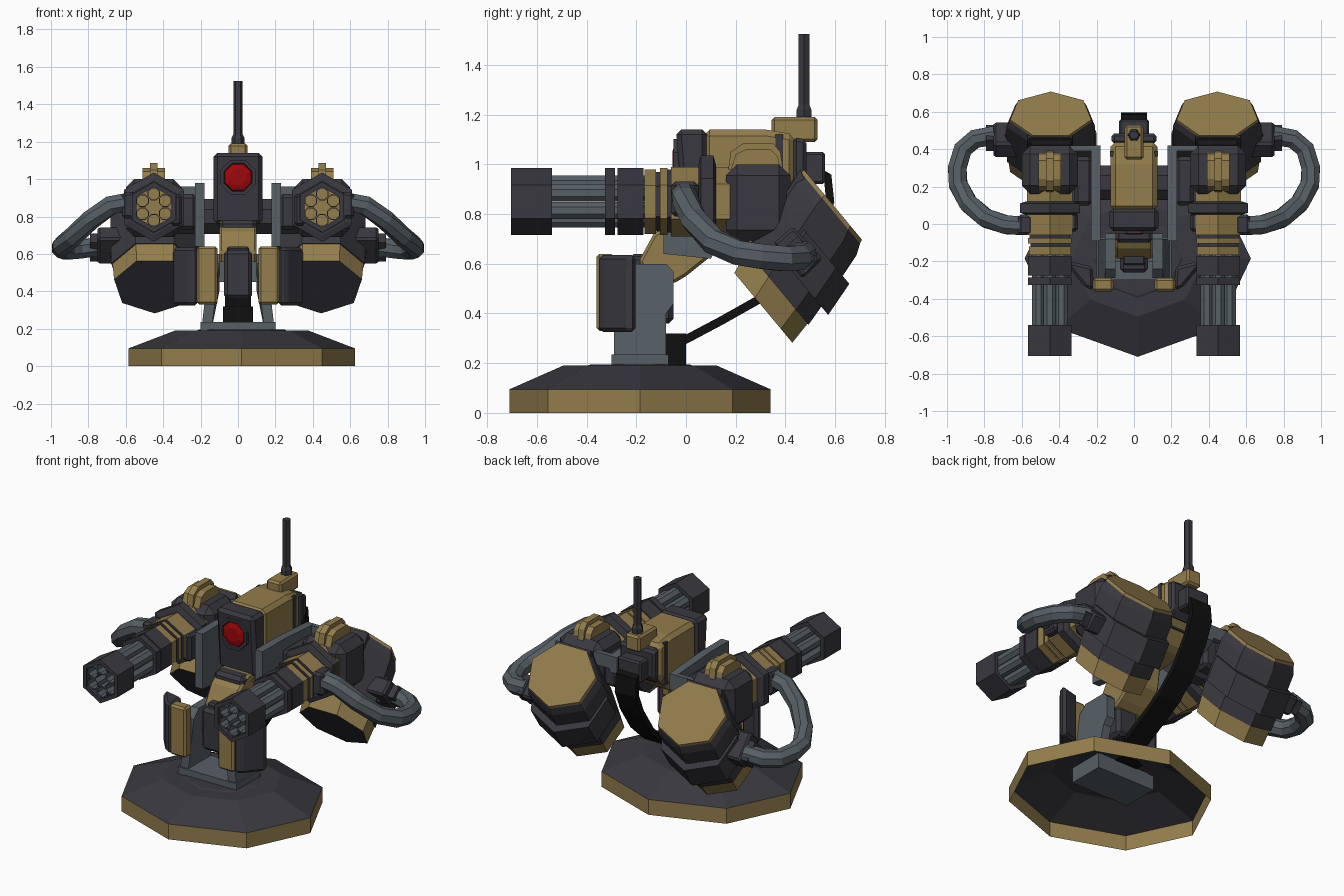
import bpy, bmesh
from math import cos, sin, pi, radians
from mathutils import Vector

if "Cube" in bpy.data.objects:
    bpy.data.objects.remove(bpy.data.objects["Cube"], do_unlink=True)


def material(name, rgb):
    m = bpy.data.materials.new(name)
    m.use_nodes = True
    m.diffuse_color = (*rgb, 1)
    m.node_tree.nodes["Principled BSDF"].inputs["Base Color"].default_value = (*rgb, 1)
    return m


DARK = material("dark_metal", (.04, .04, .05))
GOLD = material("sand_gold", (.29, .205, .072))
GREY = material("steel_grey", (.095, .115, .13))
BLACK = material("black_rubber", (.005, .005, .005))
RED = material("red_lens", (.35, .002, .003))
X, Y, Z = Vector((1, 0, 0)), Vector((0, 1, 0)), Vector((0, 0, 1))


def ring(c, u, v, n, start=0):
    """Polygon of n corners around c, spanned by the vectors u and v."""
    angles = [radians(start) + 2 * pi * i / n for i in range(n)]
    return [Vector(c) + u * cos(a) + v * sin(a) for a in angles]


def loft(name, rings, mats, caps=True, pair=False, bevel=0):
    """Skin a list of rings; mats is one material or one per segment."""
    if not isinstance(mats, list):
        mats = [mats] * (len(rings) - 1)
    slots = list(dict.fromkeys(mats))
    bm = bmesh.new()
    rows = [[bm.verts.new(p) for p in r] for r in rings]
    n = len(rows[0])
    for a, b, m in zip(rows, rows[1:], mats):
        for i in range(n):
            j = (i + 1) % n
            bm.faces.new((a[i], a[j], b[j], b[i])).material_index = slots.index(m)
    if caps:
        bm.faces.new(rows[0]).material_index = slots.index(mats[0])
        bm.faces.new(rows[-1]).material_index = slots.index(mats[-1])
    bmesh.ops.remove_doubles(bm, verts=bm.verts, dist=1e-5)
    bmesh.ops.recalc_face_normals(bm, faces=bm.faces)
    mesh = bpy.data.meshes.new(name)
    bm.to_mesh(mesh)
    bm.free()
    for m in slots:
        mesh.materials.append(m)
    ob = bpy.data.objects.new(name, mesh)
    bpy.context.collection.objects.link(ob)
    if bevel:
        mod = ob.modifiers.new("chamfer", 'BEVEL')
        mod.width, mod.segments = bevel, 1
    if pair:
        ob.modifiers.new("other_side", 'MIRROR').use_mirror_merge = False
    return ob


def prism_x(name, outline, x0, x1, mat, **kw):
    return loft(name, [[(x, y, z) for y, z in outline] for x in (x0, x1)], mat, **kw)


def prism_z(name, outline, z0, z1, mat, **kw):
    return loft(name, [[(x, y, z) for x, y in outline] for z in (z0, z1)], mat, **kw)


def box(name, x, y, z, mat, **kw):
    corners = [(x[0], y[0]), (x[1], y[0]), (x[1], y[1]), (x[0], y[1])]
    return prism_z(name, corners, z[0], z[1], mat, **kw)


def hexes(name, sections, mat, **kw):
    """Six-sided solid along the gun axis from (y, radius) sections."""
    rings = [ring((GX, y, GZ), X * r, Z * r, 6, 30) for y, r in sections]
    return loft(name, rings, mat, pair=True, **kw)


def sleeve(name, y0, y1, r, inner, mat):
    loop = [(y0, r), (y1, r), (y1, inner), (y0, inner), (y0, r)]
    return hexes(name, loop, mat, caps=False)


def sweep(name, path, ref, w, h, n, start, mat, **kw):
    pts = [Vector(p) for p in path]
    rings = []
    for i, p in enumerate(pts):
        t = (pts[min(i + 1, len(pts) - 1)] - pts[max(i - 1, 0)]).normalized()
        u = (ref - t * ref.dot(t)).normalized()
        rings.append(ring(p, u * w, t.cross(u) * h, n, start))
    return loft(name, rings, mat, **kw)


# Base: hollow eight-sided foot, gold rim and dark sloping roof
foot = [ring((.02, -.185, z), X * .605 * s, Y * .525 * s, 8)
        for z, s in ((0, 1), (.095, 1), (.19, .59), (.19, .4), (.195, .38), (.195, .001))]
loft("base_foot", foot, [GOLD] + [DARK] * 4, caps=False)
box("base_block", (-.2, .2), (-.3, -.07), (.1, .235), GREY)
box("hose_socket", (-.08, .08), (-.08, 0), (.19, .32), BLACK)

# Pedestal: side brackets, hinge block and neck
bracket = [(-.29, .2), (-.08, .2), (-.08, .4), (-.05, .44), (-.05, .57), (-.08, .6),
           (-.24, .6), (-.29, .55)]
loft("pedestal_brackets", [[(x + (.04 if z < .3 else 0), y, z) for y, z in bracket]
                           for x in (.1, .155)], GREY, pair=True)
box("hinge_block", (-.075, .075), (-.26, -.05), (.36, .62), DARK, bevel=.02)
box("hinge_axle", (-.15, .15), (-.2, -.09), (.45, .56), GREY)
prism_x("neck", [(-.19, .61), (-.13, .72), (-.04, .78), (.12, .78), (.1, .63), (0, .55),
                 (-.05, .52), (-.15, .53)], -.1, .1, GOLD, bevel=.012)
box("neck_front_plate", (-.06, .06), (-.22, -.16), (.52, .64), DARK, bevel=.01)

# Split front shield
prism_z("shield_gold_edges", [(.11, -.36), (.22, -.36), (.22, -.29), (.11, -.29)],
        .33, .64, GOLD, pair=True, bevel=.012)
prism_z("shield_wings", [(.215, -.355), (.26, -.34), (.35, -.23), (.34, -.2), (.22, -.23)],
        .325, .635, DARK, pair=True, bevel=.025)

# Head: dark face, gold shell, rear stripe and pack
prism_x("head_shell", [(.07, 1.14), (.32, 1.14), (.44, 1.12), (.44, .92), (.3, .78), (.07, .75)],
        -.125, .125, GOLD, bevel=.025)
prism_x("head_face", [(-.04, 1.14), (.085, 1.14), (.085, .76), (-.01, .76)],
        -.13, .13, DARK, bevel=.02)
prism_x("head_rear_stripe", [(.43, 1.11), (.485, 1.1), (.485, .93), (.43, .88)],
        -.12, .12, DARK, bevel=.015)
box("head_rear_pack", (-.08, .08), (.47, .56), (.92, 1.05), DARK, bevel=.01)
box("head_stripes", (-.128, .128), (.36, .39), (.86, 1.12), DARK)
box("chin", (-.1, .1), (-.1, .1), (.68, .78), DARK, bevel=.02)
eye = [ring((0, y, 1.01), X * r, Z * r, 8, 22.5)
       for y, r in ((-.015, .1), (-.05, .1), (-.05, .082), (-.035, .078))]
loft("eye_rim", eye, DARK, caps=False)
loft("eye_lens", [ring((0, y, 1.01), X * r, Z * r, 8, 22.5)
                  for y, r in ((-.02, .08), (-.045, .075), (-.055, .045))], RED)

# Antenna
box("antenna_foot", (-.05, .05), (.345, .53), (1.09, 1.19), GOLD, bevel=.012)
loft("antenna", [ring((0, .475, z), X * r, Y * r, 6)
                 for z, r in ((1.18, .034), (1.22, .034), (1.24, .025), (1.525, .025))], DARK)

# Flat cable from the head pack down to the base
sweep("rear_cable", [(0, .5, .99), (0, .57, .95), (0, .58, .85), (0, .53, .73), (0, .43, .58),
                     (0, .3, .46), (0, .14, .37), (0, -.03, .28)],
      X, .1, .024, 4, 45, BLACK)

# Gun mounts between head and guns
prism_x("mount_plates", [(-.09, .64), (.1, .62), (.14, .7), (.42, .86), (.42, .96), (.1, .98),
                         (-.09, .98)], .18, .23, GREY, pair=True)
loft("mount_axles", [ring((x, .22, .8), Y * .1, Z * .1, 8, 22.5) for x in (.1, .32)],
     DARK, pair=True)
box("mount_blocks", (.22, .32), (.1, .36), (.73, .92), DARK, pair=True, bevel=.02)
box("mount_rear_bars", (.18, .34), (.39, .42), (.88, .96), GREY, pair=True)

# Rotary guns
GX, GZ = .45, .85
sleeve("gun_muzzles", -.705, -.54, .135, .108, DARK)
sleeve("gun_front_bands", -.325, -.285, .135, .108, DARK)
sleeve("gun_rear_bands", -.275, -.17, .135, .108, DARK)
for k in range(6):
    a = radians(60 * k + 30)
    c = (GX + .07 * cos(a), GZ + .07 * sin(a))
    tube = [ring((c[0], y, c[1]), X * r, Z * r, 8, 22.5) for y, r in
            ((-.69, .037), (-.165, .037), (-.165, .031), (-.69, .031), (-.69, .037))]
    loft("gun_barrel_%d" % (k + 1), tube, GREY, caps=False, pair=True)
hexes("gun_collars", [(-.167, .13), (-.12, .13), (-.12, .12), (-.105, .12), (-.105, .135),
                      (-.075, .135), (-.075, .125), (-.06, .125), (-.06, .14), (.2, .14)],
      [GOLD, GOLD, DARK, DARK, GOLD, GOLD, DARK, DARK, GOLD])
hexes("gun_rings", [(.05, .15), (.06, .185), (.11, .185), (.12, .15)], DARK)
box("gun_housings", (.3, .6), (.16, .42), (.69, 1.0), DARK, pair=True, bevel=.045)
box("gun_inner_cheeks", (.3, .36), (-.04, .06), (.75, .92), DARK, pair=True, bevel=.015)
prism_x("gun_top_blocks", [(.18, .98), (.2, 1.04), (.24, 1.06), (.34, 1.06), (.37, 1.03),
                           (.38, .98)], .39, .51, GOLD, pair=True)
prism_x("gun_top_ridges", [(.17, .98), (.18, 1.05), (.23, 1.085), (.35, 1.085), (.38, 1.05),
                           (.39, .98)], .43, .47, GOLD, pair=True)

# Slanted ammunition drums: seven-sided, sheared along their axis
T = Vector((0, .64, -.77))
LOW, HIGH = Vector((.445, .305, .43)), Vector((.445, .585, .845))


def drum_ring(s, k):
    return ring(LOW.lerp(HIGH, s), T * .2 * k, X * .232 * k, 7)


loft("drum_bodies", [drum_ring(s, k) for s, k in
                     ((0, .8), (0, .96), (.2, 1.0), (.2, 1.03), (.55, 1.05), (.88, 1.05), (.97, .97))],
     [DARK, GOLD, DARK, DARK, DARK, DARK], pair=True)
loft("drum_caps", [drum_ring(s, k) for s, k in ((.95, .98), (1, .96))], GOLD, pair=True)
loft("drum_bands", [ring(c, T * .222, X * .252, 7)
                    for c in ((.445, .43, .565), (.445, .515, .69))], DARK, pair=True)
prism_x("drum_arms", [(.3, .72), (.46, .98), (.54, .8), (.4, .6)], .33, .57, DARK, pair=True)

# Feed hoses from drums to guns
prism_x("hose_sockets", [(.35, .68), (.43, .75), (.55, .62), (.47, .54)],
        .6, .75, DARK, pair=True, bevel=.012)
prism_x("hose_socket_ends", [(.39, .66), (.45, .71), (.53, .62), (.48, .56)],
        .74, .79, DARK, pair=True)
box("hose_gun_blocks", (.54, .62), (-.06, .05), (.79, .93), DARK, pair=True, bevel=.015)
sweep("feed_hoses", [(.57, -.01, .88), (.68, -.005, .86), (.79, .03, .78), (.885, .11, .69),
                     (.94, .21, .645), (.945, .3, .63), (.915, .4, .62), (.85, .455, .625),
                     (.74, .475, .64)], Z, .054, .054, 8, 22.5, GREY, pair=True)
